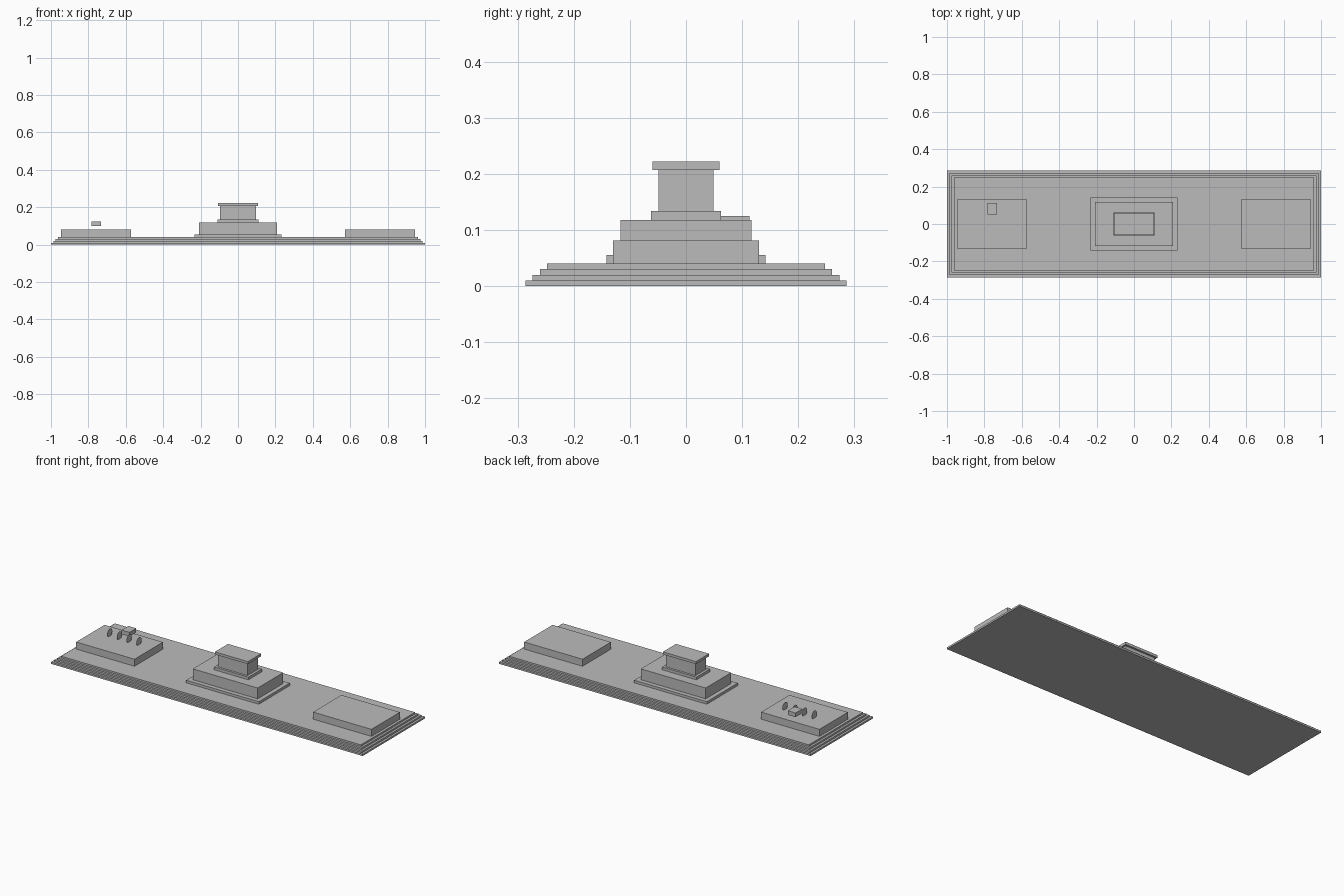
import bpy, math

if "Cube" in bpy.data.objects:
    bpy.data.objects.remove(bpy.data.objects["Cube"], do_unlink=True)

# Single stone colour
stone = bpy.data.materials.new("grey_stone")
stone.use_nodes = True
GREY = (0.5, 0.5, 0.5, 1.0)
stone.diffuse_color = GREY
stone.node_tree.nodes["Principled BSDF"].inputs["Base Color"].default_value = GREY


def finish(name):
    obj = bpy.context.object
    obj.name = name
    obj.data.materials.append(stone)
    return obj


def block(name, half_x, half_y, z0, z1, x=0.0, y=0.0):
    """Box given by half sizes, bottom and top."""
    bpy.ops.mesh.primitive_cube_add(size=2, location=(x, y, (z0 + z1) / 2))
    obj = finish(name)
    obj.scale = (half_x, half_y, (z1 - z0) / 2)
    bpy.ops.object.transform_apply(location=False, rotation=False, scale=True)
    return obj


# Stepped base
STEP, INSET = 0.01, 0.0127
for i in range(4):
    block(f"base_step_{i + 1}", 1 - i * INSET, 0.286 - i * INSET,
          i * STEP, (i + 1) * STEP)

# Low platforms at both ends
for side, x in (("right", -0.76), ("left", 0.76)):
    block(f"{side}_platform", 0.187, 0.13, 0.04, 0.081, x)

# Central pedestal, bottom to top
block("pedestal_plinth", 0.233, 0.142, 0.04, 0.055)
block("pedestal_block", 0.208, 0.117, 0.055, 0.118)
block("column_foot", 0.11, 0.062, 0.118, 0.134)
block("column", 0.095, 0.049, 0.134, 0.207)
block("column_cap", 0.106, 0.06, 0.207, 0.222)

# Small raised block over the right platform
block("raised_block", 0.025, 0.031, 0.101, 0.125, -0.757, 0.082)

# Row of flat upright discs beside it
for i in range(4):
    bpy.ops.mesh.primitive_circle_add(
        vertices=16, radius=0.024, fill_type='NGON',
        location=(-0.751 + (i - 1.5) * 0.0625, 0.031, 0.1),
        rotation=(0, math.pi / 2, 0))
    finish(f"disc_{i + 1}")
